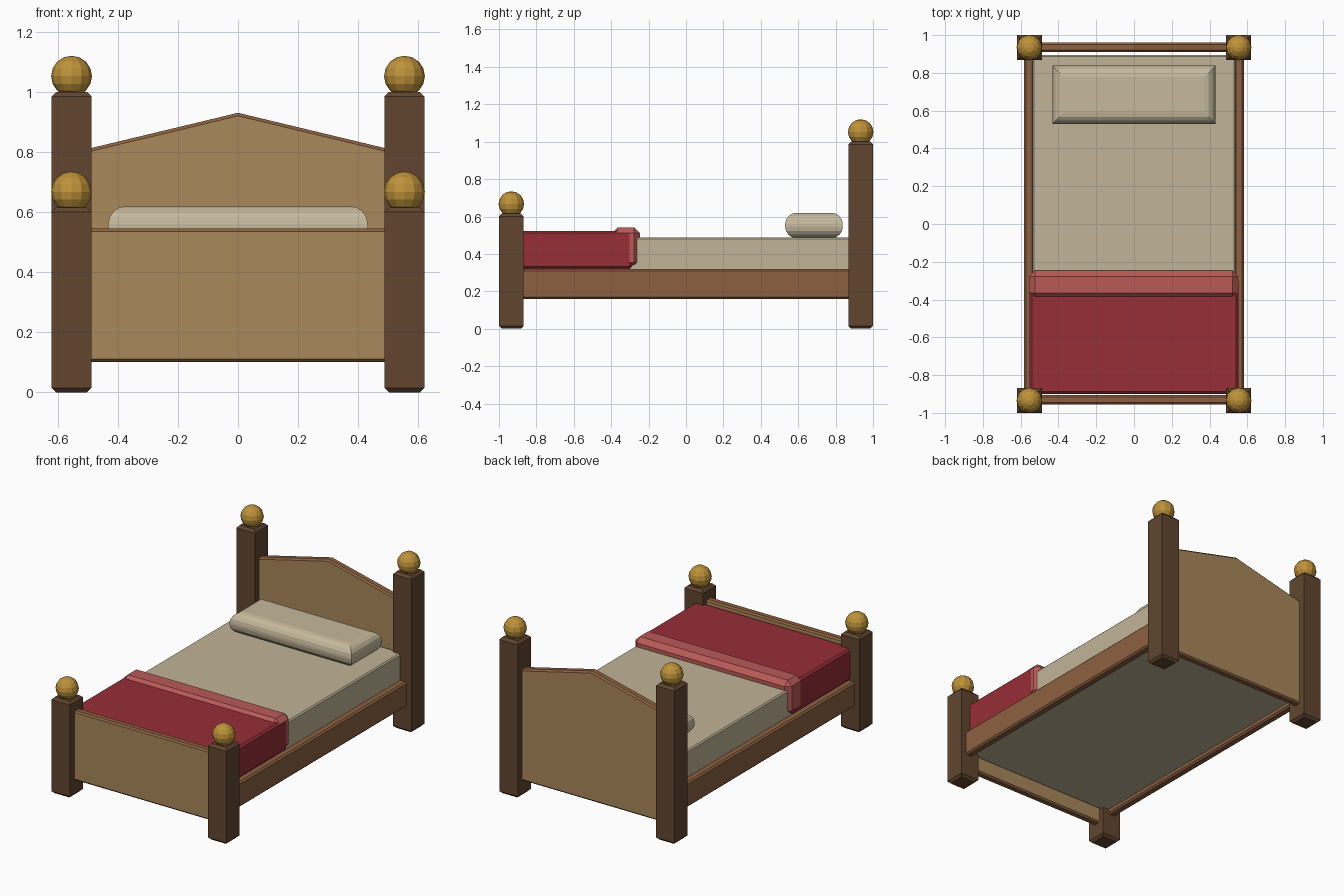
import bpy, bmesh, math
from mathutils import Matrix

if "Cube" in bpy.data.objects:
    bpy.data.objects.remove(bpy.data.objects["Cube"])


def material(name, hexcode):
    def lin(c):
        return c / 12.92 if c <= 0.04045 else ((c + 0.055) / 1.055) ** 2.4
    m = bpy.data.materials.new(name)
    rgb = [lin(int(hexcode[i:i + 2], 16) / 255) for i in (0, 2, 4)]
    m.diffuse_color = (*rgb, 1)
    m.use_nodes = True
    m.node_tree.nodes["Principled BSDF"].inputs["Base Color"].default_value = m.diffuse_color
    return m


DARK = material("dark wood", "61452F")
RAIL = material("brown wood", "8C6140")
PANEL = material("tan wood", "A9885B")
BRASS = material("brass", "BE9239")
SHEET = material("sheet", "C1B497")
PILLOW = material("pillow cloth", "C6BA9D")
RED = material("red blanket", "972E37")
PINK = material("pink fold", "B85A57")


def finish(bm, name, mats):
    bmesh.ops.recalc_face_normals(bm, faces=bm.faces[:])
    me = bpy.data.meshes.new(name)
    bm.to_mesh(me)
    bm.free()
    for m in mats:
        me.materials.append(m)
    ob = bpy.data.objects.new(name, me)
    bpy.context.collection.objects.link(ob)
    return ob


def box(name, lo, hi, mat, bevel=0, segs=1, vertical=True):
    """Box between two corners; vertical=False leaves upright edges sharp."""
    bm = bmesh.new()
    bmesh.ops.create_cube(bm, size=1)
    for v in bm.verts:
        v.co = [(a + b) / 2 + c * (b - a) for a, b, c in zip(lo, hi, v.co)]
    if bevel:
        edges = [e for e in bm.edges
                 if vertical or abs(e.verts[0].co.z - e.verts[1].co.z) < 1e-5]
        bmesh.ops.bevel(bm, geom=edges, offset=bevel, segments=segs,
                        profile=0.5, affect='EDGES')
    return finish(bm, name, [mat])


def panel(name, outline, y0, y1):
    """Upright board from an x-z outline, with a chamfered brown rim."""
    bm = bmesh.new()
    front = [bm.verts.new((x, y0, z)) for x, z in outline]
    back = [bm.verts.new((x, y1, z)) for x, z in outline]
    bm.faces.new(front)
    bm.faces.new(back[::-1])
    n = len(outline)
    for i in range(n):
        j = (i + 1) % n
        bm.faces.new((front[i], back[i], back[j], front[j]))
    edges = [e for e in bm.edges if abs(e.verts[0].co.y - e.verts[1].co.y) < 1e-5]
    bmesh.ops.bevel(bm, geom=edges, offset=0.01, segments=1, affect='EDGES')
    bm.normal_update()
    for f in bm.faces:
        f.material_index = 0 if abs(f.normal.y) > 0.9 else 1
    return finish(bm, name, [PANEL, RAIL])


# Corner posts with ball finials
PX, PY, H = 0.554, 0.934, 0.066
for end, sy, top in (("foot", -1, 0.615), ("head", 1, 1.0)):
    for side, sx in (("left", -1), ("right", 1)):
        x, y = sx * PX, sy * PY
        box(f"{end}_post_{side}", (x - H, y - H, 0), (x + H, y + H, top),
            DARK, 0.015, vertical=False)
        bm = bmesh.new()
        bmesh.ops.create_uvsphere(bm, u_segments=12, v_segments=8, radius=0.068,
                                  matrix=Matrix.Translation((x, y, top + 0.052)))
        finish(bm, f"{end}_finial_{side}", [BRASS])

# Headboard and footboard
panel("headboard", [(-0.5, 0.1), (0.5, 0.1), (0.5, 0.81), (0, 0.93), (-0.5, 0.81)],
      0.91, 0.96)
panel("footboard", [(-0.5, 0.1), (0.5, 0.1), (0.5, 0.545), (-0.5, 0.545)],
      -0.955, -0.905)

# Side rails
for side, sx in (("left", -1), ("right", 1)):
    xs = sorted((sx * 0.53, sx * 0.583))
    box(f"rail_{side}", (xs[0], -0.9, 0.16), (xs[1], 0.9, 0.32), RAIL, 0.01)

# Bedding
box("mattress", (-0.537, -0.9, 0.19), (0.537, 0.895, 0.487), SHEET, 0.008)
box("pillow", (-0.432, 0.53, 0.485), (0.432, 0.838, 0.62), PILLOW, 0.06, 4,
    vertical=False)
box("blanket", (-0.552, -0.9, 0.32), (0.552, -0.29, 0.523), RED, 0.012)
box("blanket_fold", (-0.555, -0.395, 0.325), (0.551, -0.247, 0.542), PINK, 0.03)
